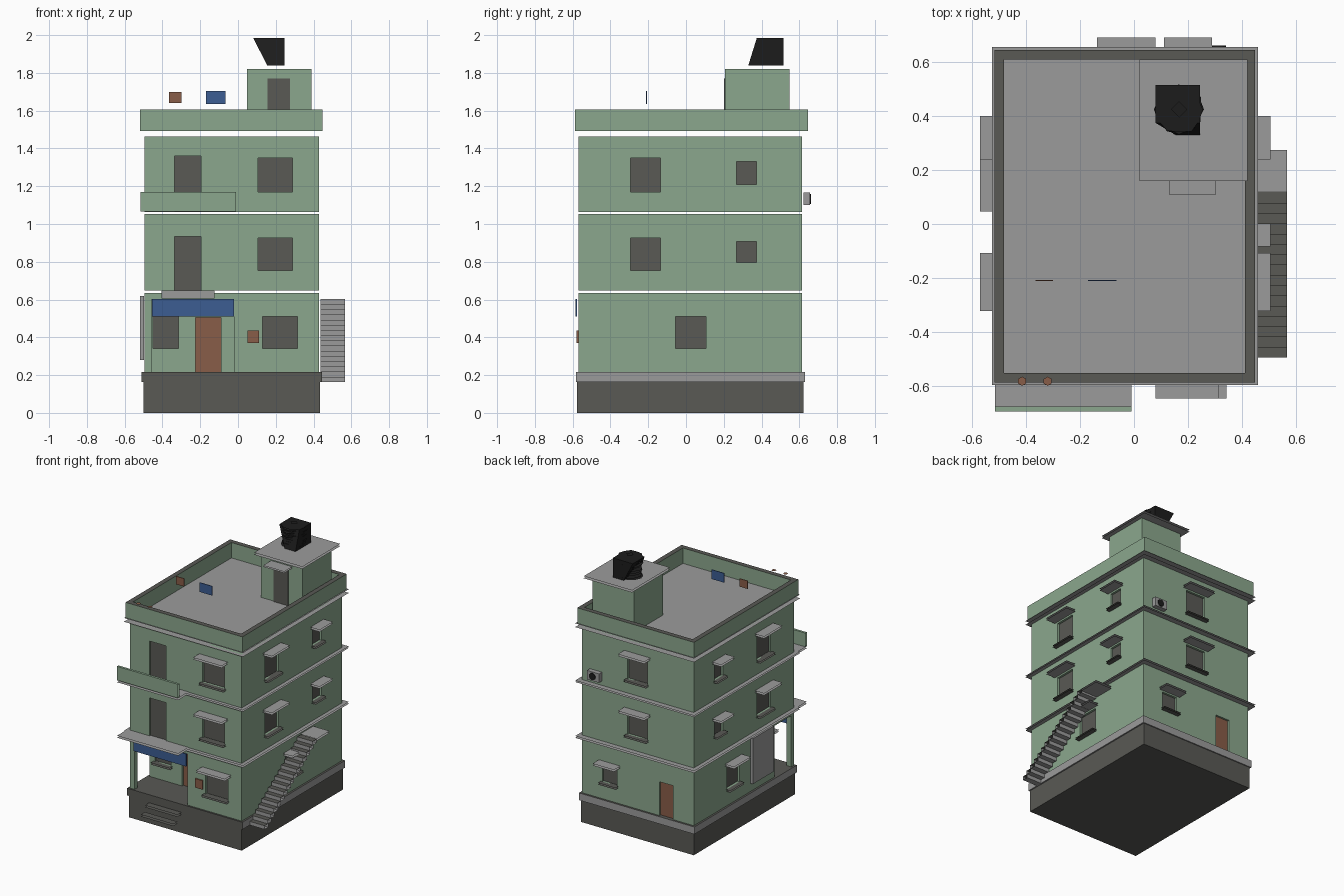
import bpy, bmesh, math, random
from mathutils import Vector

if "Cube" in bpy.data.objects:
    bpy.data.objects.remove(bpy.data.objects["Cube"])
random.seed(4)


def material(name, rgb):
    m = bpy.data.materials.new(name)
    m.use_nodes = True
    m.diffuse_color = (*rgb, 1)
    m.node_tree.nodes["Principled BSDF"].inputs["Base Color"].default_value = (*rgb, 1)
    return m


GREEN = material("green plaster", (0.26, 0.39, 0.27))
GREY = material("grey concrete", (0.33, 0.33, 0.33))
DARK = material("dark grey", (0.1, 0.1, 0.09))
BROWN = material("brown wood", (0.25, 0.11, 0.065))
BLUE = material("blue cloth", (0.045, 0.11, 0.29))
BLACK = material("black plastic", (0.012, 0.012, 0.012))


def finish(name, bm, *mats):
    me = bpy.data.meshes.new(name)
    bm.to_mesh(me)
    bm.free()
    for m in mats:
        me.materials.append(m)
    ob = bpy.data.objects.new(name, me)
    bpy.context.collection.objects.link(ob)
    return ob


def box(name, lo, hi, mat, skip="", accent=None, rule=None):
    """Box between two corners; faces along the axes in skip are left open."""
    bm = bmesh.new()
    bmesh.ops.create_cube(bm, size=1)
    for v in bm.verts:
        v.co = [min(a, b) + (c + 0.5) * abs(b - a) for a, b, c in zip(lo, hi, v.co)]
    bm.normal_update()
    gone = [f for f in bm.faces if any(abs(f.normal["xyz".index(s)]) > 0.5 for s in skip)]
    if gone:
        bmesh.ops.delete(bm, geom=gone, context="FACES")
    if rule:
        for f in bm.faces:
            f.material_index = int(rule(f.normal))
    return finish(name, bm, mat, accent or mat)


def plates(name, lo, hi, mat=GREY):
    """Slab made of its upper and lower sheets only."""
    return box(name, lo, hi, mat, skip="xy")


# Side frames: a runs along the wall, d points outwards
X0, X1, Y0, Y1 = -0.495, 0.43, -0.57, 0.615
PORCH_Y, PORCH_X, T = -0.34, -0.02, 0.033
SIDES = {
    "front": lambda a, d, z: Vector((a, Y0 - d, z)),
    "back": lambda a, d, z: Vector((a, Y1 + d, z)),
    "left": lambda a, d, z: Vector((X1 + d, a, z)),
    "right": lambda a, d, z: Vector((X0 - d, a, z)),
    "porch": lambda a, d, z: Vector((a, PORCH_Y - d, z)),
}


def side_box(name, side, a, d, z, mat, skip=""):
    p = SIDES[side]
    return box(name, p(a[0], d[0], z[0]), p(a[1], d[1], z[1]), mat, skip)


def wall(name, side, a, z, holes):
    """Wall panel with rectangular holes (a0, a1, z0, z1)."""
    p = SIDES[side]
    cuts_a = sorted({*a, *(h[0] for h in holes), *(h[1] for h in holes)})
    cuts_z = sorted({*z, *(h[2] for h in holes), *(h[3] for h in holes)})
    bm = bmesh.new()
    for a0, a1 in zip(cuts_a, cuts_a[1:]):
        for z0, z1 in zip(cuts_z, cuts_z[1:]):
            ma, mz = (a0 + a1) / 2, (z0 + z1) / 2
            if not any(h[0] < ma < h[1] and h[2] < mz < h[3] for h in holes):
                bm.faces.new([bm.verts.new(p(u, 0, w)) for u, w in
                              ((a0, z0), (a1, z0), (a1, z1), (a0, z1))])
    bmesh.ops.remove_doubles(bm, verts=bm.verts, dist=1e-4)
    out = bmesh.ops.extrude_face_region(bm, geom=bm.faces[:], use_keep_orig=True)
    moved = [g for g in out["geom"] if isinstance(g, bmesh.types.BMVert)]
    bmesh.ops.translate(bm, verts=moved, vec=p(0, -T, 0) - p(0, 0, 0))
    bmesh.ops.recalc_face_normals(bm, faces=bm.faces)
    finish(name, bm, GREEN)


def window(name, side, w):
    """Recessed pane with a sill below and a sunshade above."""
    a0, a1, z0, z1 = w
    side_box(name + "_pane", side, (a0, a1), (-0.022, -0.016), (z0, z1), DARK)
    side_box(name + "_sill", side, (a0 - 0.012, a1 + 0.012), (-0.015, 0.035),
             (z0 - 0.012, z0), DARK, skip="xy")
    side_box(name + "_sunshade", side, (a0 - 0.028, a1 + 0.028), (0, 0.077),
             (z1 + 0.012, z1 + 0.026), GREY, skip="xy")


def door(name, side, w, mat):
    side_box(name, side, w[:2], (-0.022, -0.014), w[2:], mat)


# Plinth and skirting
box("plinth", (-0.5, -0.577, 0), (0.435, 0.622, 0.163), DARK)
box("skirting", (-0.51, -0.583, 0.163), (0.445, 0.63, 0.217), GREY, accent=DARK,
    rule=lambda n: n.y < -0.5 or n.z > 0.5)

# Floor slabs between storeys
for i, (z0, z1) in enumerate(((0.635, 0.649), (1.053, 1.064), (1.464, 1.492))):
    plates(f"floor_slab_{i + 1}", (-0.526, -0.598, z0), (0.459, 0.656, z1))

# Ground storey walls
LEVEL = (0.217, 0.635)
front_w = (0.13, 0.315, 0.34, 0.51)
left_w = (-0.055, 0.105, 0.34, 0.51)
right_w = (0.075, 0.22, 0.34, 0.51)
back_w = (0.14, 0.262, 0.345, 0.475)
back_d = (-0.325, -0.21, 0.217, 0.47)
porch_w = (-0.45, -0.315, 0.34, 0.51)
porch_d = (-0.225, -0.09, 0.217, 0.505)
wall("ground_front_wall", "front", (X0, X1), LEVEL,
     [front_w, (-0.457, PORCH_X, 0.217, 0.6)])
wall("ground_back_wall", "back", (X0, X1), LEVEL, [back_w, back_d])
wall("ground_left_wall", "left", (Y0 + T, Y1 - T), LEVEL, [left_w])
wall("ground_right_wall", "right", (Y0 + T, Y1 - T), LEVEL,
     [right_w, (Y0 + T, PORCH_Y, 0.217, 0.6)])
wall("porch_back_wall", "porch", (X0, PORCH_X), LEVEL, [porch_w, porch_d])
box("porch_side_wall", (PORCH_X, Y0 + T, 0.217), (PORCH_X + T, PORCH_Y + T, 0.635), GREEN)
for side, w in (("front", front_w), ("left", left_w), ("right", right_w),
                ("back", back_w), ("porch", porch_w)):
    window(f"ground_{side}_window", side, w)
door("porch_door", "porch", porch_d, BROWN)
door("back_door", "back", back_d, BROWN)

# Upper storeys repeat the same layout
for n, z0, z1, sill, head in ((1, 0.649, 1.053, 0.755, 0.925), (2, 1.064, 1.464, 1.17, 1.35)):
    big = (-0.295, -0.135, sill, head)
    small = (0.268, 0.372, sill + 0.04, head - 0.018)
    front_w, back_w = (0.107, 0.288, sill, head), (-0.11, 0.052, sill, head)
    front_d = (-0.335, -0.195, z0, head + 0.01)
    name = f"storey_{n}"
    wall(name + "_front_wall", "front", (X0, X1), (z0, z1), [front_w, front_d])
    wall(name + "_back_wall", "back", (X0, X1), (z0, z1), [back_w])
    window(name + "_front_window", "front", front_w)
    window(name + "_back_window", "back", back_w)
    door(name + "_balcony_door", "front", front_d, DARK)
    for side in ("left", "right"):
        wall(f"{name}_{side}_wall", side, (Y0 + T, Y1 - T), (z0, z1), [big, small])
        window(f"{name}_{side}_large_window", side, big)
        window(f"{name}_{side}_small_window", side, small)
    plates(name + "_balcony_floor", (-0.515, -0.695, z0 - 0.013), (-0.01, Y0, z0 + 0.002))
box("balcony_railing", (-0.515, -0.695, 1.067), (-0.01, -0.677, 1.17), GREEN, skip="x")

# Porch sign, wall box, shutter and entrance steps
box("porch_sign", (-0.455, -0.584, 0.51), (PORCH_X, -0.576, 0.603), BLUE)
box("door_lintel", (-0.405, -0.583, 0.605), (-0.125, -0.572, 0.648), GREY, skip="x")
box("letter_box", (0.05, -0.579, 0.37), (0.11, -0.57, 0.437), BROWN)
box("side_shutter", (-0.518, -0.3, 0.28), (-0.497, -0.05, 0.62), GREY)
for i in range(2):
    y = Y0 - 0.01 - 0.05 * i
    plates(f"entrance_step_{i + 1}", (-0.33, y - 0.05, 0.14 - 0.05 * i),
           (-0.06, y, 0.155 - 0.05 * i), DARK)

# Outer staircase with landing
STEPS = 16
run, rise = 0.61 / STEPS, 0.44 / STEPS
for i in range(STEPS):
    y, z = -0.49 + run * i, 0.163 + rise * i
    box(f"stair_{i + 1}", (0.437, y - 0.006, z), (0.567, y + run, z + rise), GREY,
        skip="x", accent=DARK, rule=lambda n: n.z > 0.5)
plates("stair_landing", (0.43, 0.12, 0.59), (0.567, 0.275, 0.605))

# Air conditioner
box("air_conditioner", (0.26, 0.622, 1.1), (0.36, 0.657, 1.167), GREY)
bpy.ops.mesh.primitive_cylinder_add(vertices=12, radius=0.026, depth=0.006,
                                    location=(0.315, 0.659, 1.133),
                                    rotation=(math.pi / 2, 0, 0))
bpy.context.object.name = "air_conditioner_fan"
bpy.context.object.data.materials.append(BLACK)

# Parapet with dark coping
px0, px1, py0, py1, W = -0.518, 0.448, -0.588, 0.646, 0.036
for name, lo, hi in (("front", (px0, py0), (px1, py0 + W)),
                     ("back", (px0, py1 - W), (px1, py1)),
                     ("left", (px1 - W, py0 + W), (px1, py1 - W)),
                     ("right", (px0, py0 + W), (px0 + W, py1 - W))):
    box(f"parapet_{name}", (*lo, 1.492), (*hi, 1.607), GREEN, accent=DARK,
        rule=lambda n: n.z > 0.5)

# Rooftop stair room
box("stair_room", (0.047, 0.207, 1.492), (0.39, 0.547, 1.82), GREEN)
plates("stair_room_roof", (0.02, 0.16, 1.822), (0.42, 0.61, 1.838))
box("stair_room_door", (0.155, 0.2, 1.492), (0.275, 0.208, 1.77), DARK)
plates("stair_room_sunshade", (0.13, 0.11, 1.78), (0.305, 0.207, 1.79))

# Laundry and flower pots on the roof
box("blue_laundry", (-0.17, -0.212, 1.635), (-0.065, -0.207, 1.705), BLUE)
box("brown_laundry", (-0.365, -0.212, 1.64), (-0.3, -0.207, 1.7), BROWN)
for i, x in enumerate((-0.415, -0.32)):
    bm = bmesh.new()
    bmesh.ops.create_circle(bm, cap_ends=True, segments=6, radius=0.017)
    bmesh.ops.translate(bm, verts=bm.verts, vec=(x, -0.583, 1.625))
    finish(f"flower_pot_{i + 1}", bm, BROWN)

# Water tank: ribbed rings around a slanted core, with a small lid
bm = bmesh.new()
core = [(x, y, 1.84) for x in (0.155, 0.245) for y in (0.33, 0.515)]
core += [(x, y, 1.985) for x in (0.08, 0.245) for y in (0.375, 0.515)]
bmesh.ops.convex_hull(bm, input=[bm.verts.new(c) for c in core])
RINGS = 9
for i in range(RINGS + 1):
    z = 1.842 + 0.145 * i / RINGS
    ring = []
    for k in range(12):
        r, t = random.uniform(0.078, 0.094), math.tau * k / 12
        ring.append(bm.verts.new((0.167 + r * math.cos(t), 0.425 + r * math.sin(t), z)))
    bm.faces.new(ring)
lid = bmesh.ops.create_circle(bm, cap_ends=True, segments=4, radius=0.03)
bmesh.ops.translate(bm, verts=lid["verts"], vec=(0.167, 0.425, 2.0))
finish("water_tank", bm, BLACK)
